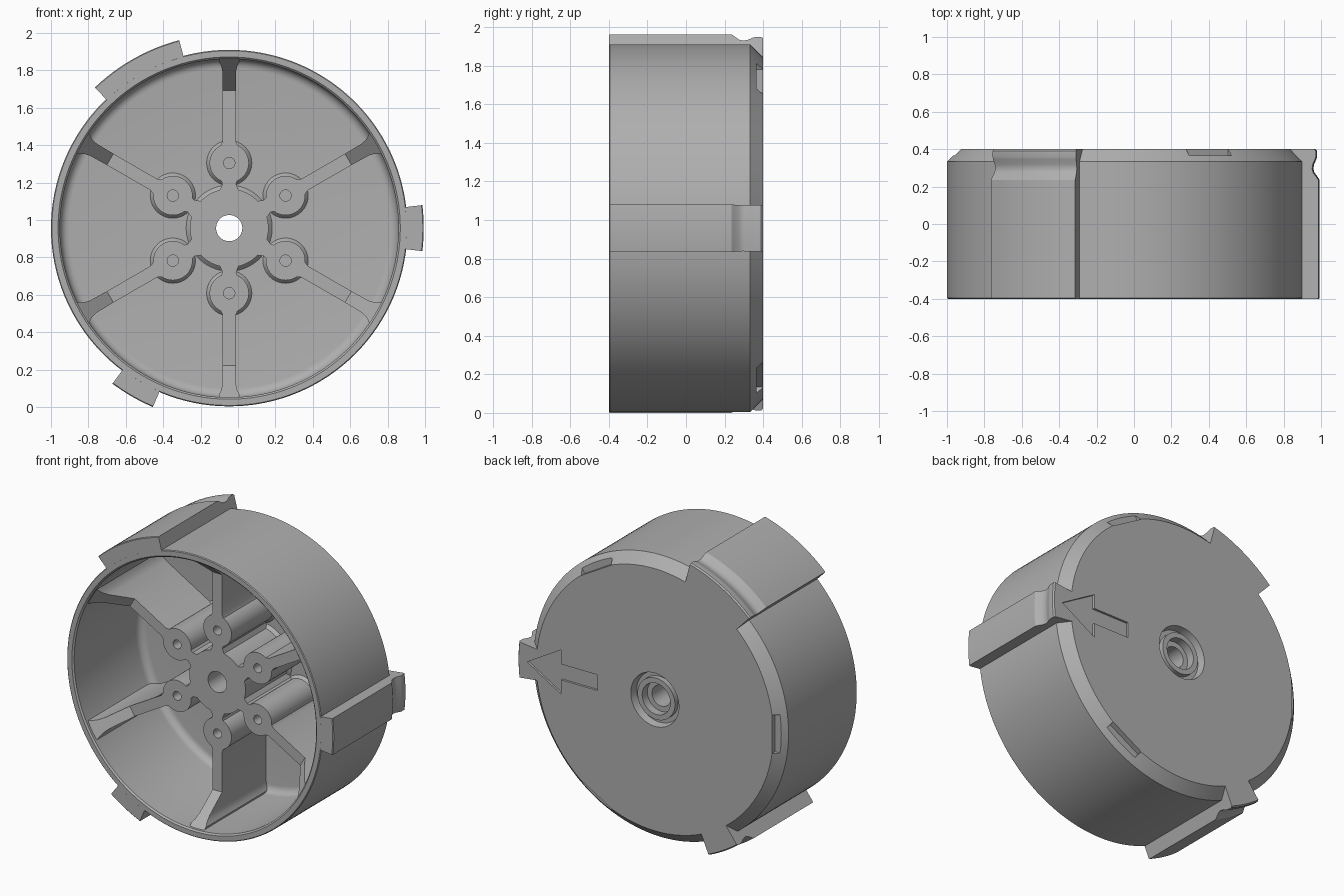
import bpy, bmesh
from math import sin, cos, radians, pi
from mathutils import Vector

cube = bpy.data.objects.get("Cube")
if cube:
    bpy.data.objects.remove(cube, do_unlink=True)

CX, CZ = -0.047, 0.957      # wheel axis, running along y
FRONT, BACK, FLOOR, HUB = -0.4, 0.4, 0.315, -0.153

grey = bpy.data.materials.new("plain grey")
grey.use_nodes = True
grey.diffuse_color = (0.43, 0.43, 0.43, 1)
grey.node_tree.nodes["Principled BSDF"].inputs["Base Color"].default_value = (0.43, 0.43, 0.43, 1)


def polar(r, a, t=0.0):
    """Point at radius r and angle a, shifted sideways by t."""
    return CX + r * cos(a) - t * sin(a), CZ + r * sin(a) + t * cos(a)


def finish(name, bm):
    bmesh.ops.recalc_face_normals(bm, faces=bm.faces)
    mesh = bpy.data.meshes.new(name)
    bm.to_mesh(mesh)
    bm.free()
    mesh.materials.append(grey)
    ob = bpy.data.objects.new(name, mesh)
    bpy.context.collection.objects.link(ob)
    return ob


def loft(name, rings, closed):
    """Skin a list of closed rings; cap the ends unless they join up."""
    bm = bmesh.new()
    loops = [[bm.verts.new(p) for p in ring] for ring in rings]
    pairs = list(zip(loops, loops[1:]))
    if closed:
        pairs.append((loops[-1], loops[0]))
    for a, b in pairs:
        for i in range(len(a)):
            j = (i + 1) % len(a)
            bm.faces.new((a[i], a[j], b[j], b[i]))
    if not closed:
        bm.faces.new(loops[0])
        bm.faces.new(loops[-1])
    return finish(name, bm)


def revolve(name, profile, start=0, end=360, steps=128, offset=(0, 0)):
    """Turn a (radius, y) profile about the wheel axis or a parallel one."""
    full = end - start == 360
    rings = []
    for i in range(steps if full else steps + 1):
        a = radians(start + (end - start) * i / steps)
        x, z = polar(0, 0)
        rings.append([(x + offset[0] + r * cos(a), y, z + offset[1] + r * sin(a))
                      for r, y in profile])
    return loft(name, rings, full)


def rib(name, angle, stations):
    """Upright wall along a spoke: stations are (radius, half width, front y)."""
    rings = []
    for r, w, y in stations:
        (x0, z0), (x1, z1) = polar(r, angle, -w), polar(r, angle, w)
        rings.append([(x0, y, z0), (x1, y, z1), (x1, FLOOR + 0.02, z1), (x0, FLOOR + 0.02, z0)])
    return loft(name, rings, False)


def plate_cutter(name, outline, angle, y0):
    """Prism from an (along spoke, sideways) outline, reaching past the back."""
    rings = []
    for y in (y0, BACK + 0.1):
        rings.append([(x, y, z) for x, z in (polar(r, angle, t) for r, t in outline)])
    ob = loft(name, rings, False)
    ob.hide_render = True
    return ob


def cut(ob, cutters):
    bpy.context.view_layer.objects.active = ob
    for c in cutters:
        mod = ob.modifiers.new("cut", "BOOLEAN")
        mod.operation, mod.solver, mod.object = "DIFFERENCE", "EXACT", c
        bpy.ops.object.modifier_apply(modifier=mod.name)


# Cup with hub, rounded floor corner, back chamfer and stepped centre recess
fillet = [(0.855 + 0.05 * sin(a), FLOOR - 0.05 + 0.05 * cos(a))
          for a in (pi / 2 * i / 5 for i in range(6))]
cup = revolve("cup_body", [(0.07, HUB), (0.21, HUB), (0.21, FLOOR - 0.02), (0.23, FLOOR)]
              + fillet
              + [(0.905, FRONT + 0.01), (0.915, FRONT), (0.948, FRONT), (0.953, FRONT + 0.005),
                 (0.953, 0.333), (0.886, BACK), (0.18, BACK), (0.17, 0.35), (0.14, 0.35),
                 (0.14, 0.385), (0.105, 0.385), (0.105, 0.33), (0.07, 0.33)])
parts = [cup]

# Outer lugs with a rounded groove near the back
lug = [(0.948, FRONT), (1.035, FRONT), (1.04, FRONT + 0.005), (1.04, 0.235), (1.03, 0.25),
       (1.012, 0.275), (1.006, 0.295), (1.01, 0.32), (1.022, 0.345), (1.026, 0.36),
       (1.026, 0.39), (1.018, BACK), (0.884, BACK), (0.948, 0.33)]
lugs = {}
for label, mid, half in (("side", 0, 6.8), ("upper", 119.3, 14.4), ("lower", 240, 6.9)):
    lugs[label] = revolve(label + "_lug", lug, mid - half, mid + half, 12)
parts += lugs.values()

# Screw bosses, necks and ribs around the hub
for i in range(6):
    deg = 30 + 60 * i
    a = radians(deg)
    flare = 0.05 if deg % 180 == 90 else 0.075
    parts.append(revolve(f"screw_boss_{i + 1}",
                         [(0.03, HUB), (0.105, HUB), (0.105, FLOOR - 0.02), (0.125, FLOOR + 0.005),
                          (0.03, FLOOR + 0.005)],
                         steps=40, offset=(0.348 * cos(a), 0.348 * sin(a))))
    parts.append(rib(f"neck_{i + 1}", a, [(0.19, 0.055, HUB), (0.215, 0.045, HUB),
                                          (0.235, 0.037, HUB), (0.265, 0.045, HUB)]))
    slope = [(r, w, HUB - (r - 0.735) * 1.3)
             for r, w in ((0.735, 0.035), (0.84, 0.037), (0.87, 0.044),
                          (0.89, 0.056), (0.915, flare))]
    parts.append(rib(f"rib_{i + 1}", a, [(0.44, 0.046, HUB), (0.465, 0.035, HUB)] + slope))

# Chamfer notches and the engraved pointer on the back
notches = [plate_cutter("notch_cutter", [(0.875, -0.13), (1.0, -0.13), (1.0, 0.13), (0.875, 0.13)],
                        radians(d), 0.365) for d in (60, 180, 300)]
arrow = plate_cutter("arrow_cutter", [(0.43, -0.053), (0.70, -0.053), (0.70, -0.15), (0.955, 0),
                                      (0.70, 0.15), (0.70, 0.053), (0.43, 0.053)], 0, 0.385)
cut(cup, notches + [arrow])
cut(lugs["side"], [arrow])
for c in notches + [arrow]:
    bpy.data.objects.remove(c, do_unlink=True)

# Smooth round walls, keep hard edges
bpy.ops.object.select_all(action="DESELECT")
for ob in parts:
    ob.select_set(True)
bpy.context.view_layer.objects.active = cup
bpy.ops.object.shade_smooth_by_angle(angle=radians(32))
